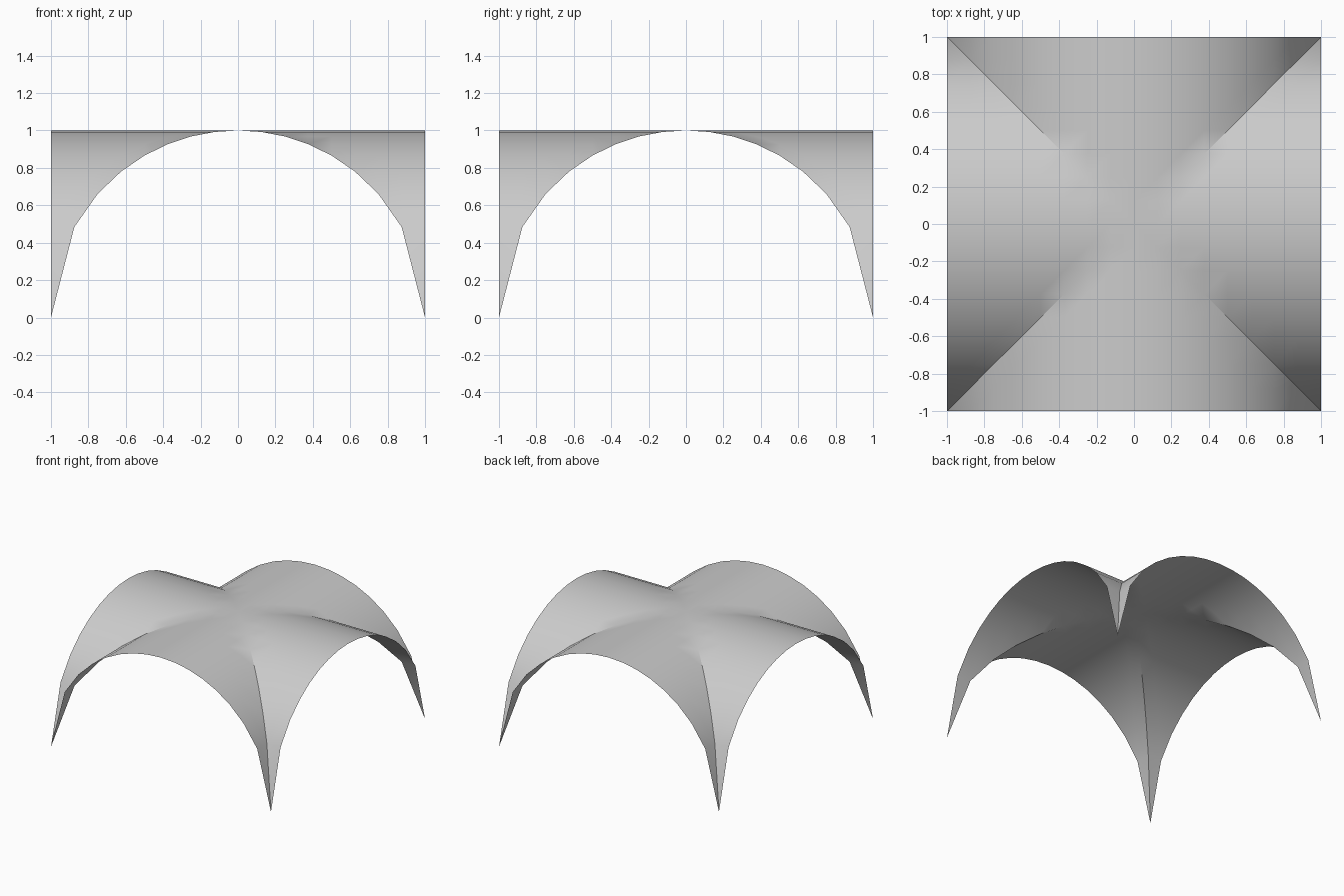
import bpy
import bmesh
import math

STEPS = 8  # straight segments from crown to springing point

cube = bpy.data.objects.get("Cube")
if cube:
    bpy.data.objects.remove(cube, do_unlink=True)


def make_material(name, colour):
    mat = bpy.data.materials.new(name)
    mat.use_nodes = True
    mat.diffuse_color = colour
    mat.node_tree.nodes["Principled BSDF"].inputs["Base Color"].default_value = colour
    return mat


def vault_height(i, j):
    # Two crossing half-cylinders: the higher one is kept
    t = min(abs(i), abs(j)) / STEPS
    return math.sqrt(1 - t * t)


# Vault shell: a grid whose corner-to-corner cells are split along the groins
bm = bmesh.new()
span = range(-STEPS, STEPS + 1)
grid = {(i, j): bm.verts.new((i / STEPS, j / STEPS, vault_height(i, j)))
        for i in span for j in span}

for i in range(-STEPS, STEPS):
    for j in range(-STEPS, STEPS):
        a, b = grid[i, j], grid[i + 1, j]
        c, d = grid[i + 1, j + 1], grid[i, j + 1]
        if i == j:
            bm.faces.new((a, b, c))
            bm.faces.new((a, c, d))
        elif i + j == -1:
            bm.faces.new((a, b, d))
            bm.faces.new((b, c, d))
        else:
            bm.faces.new((a, b, c, d))

mesh = bpy.data.meshes.new("groin_vault")
bm.to_mesh(mesh)
bm.free()
mesh.materials.append(make_material("pale grey", (0.6, 0.6, 0.6, 1)))

vault = bpy.data.objects.new("groin_vault", mesh)
bpy.context.collection.objects.link(vault)

# Smooth barrels with sharp groins
bpy.ops.object.select_all(action="DESELECT")
vault.select_set(True)
bpy.context.view_layer.objects.active = vault
bpy.ops.object.shade_smooth_by_angle(angle=math.radians(30))
